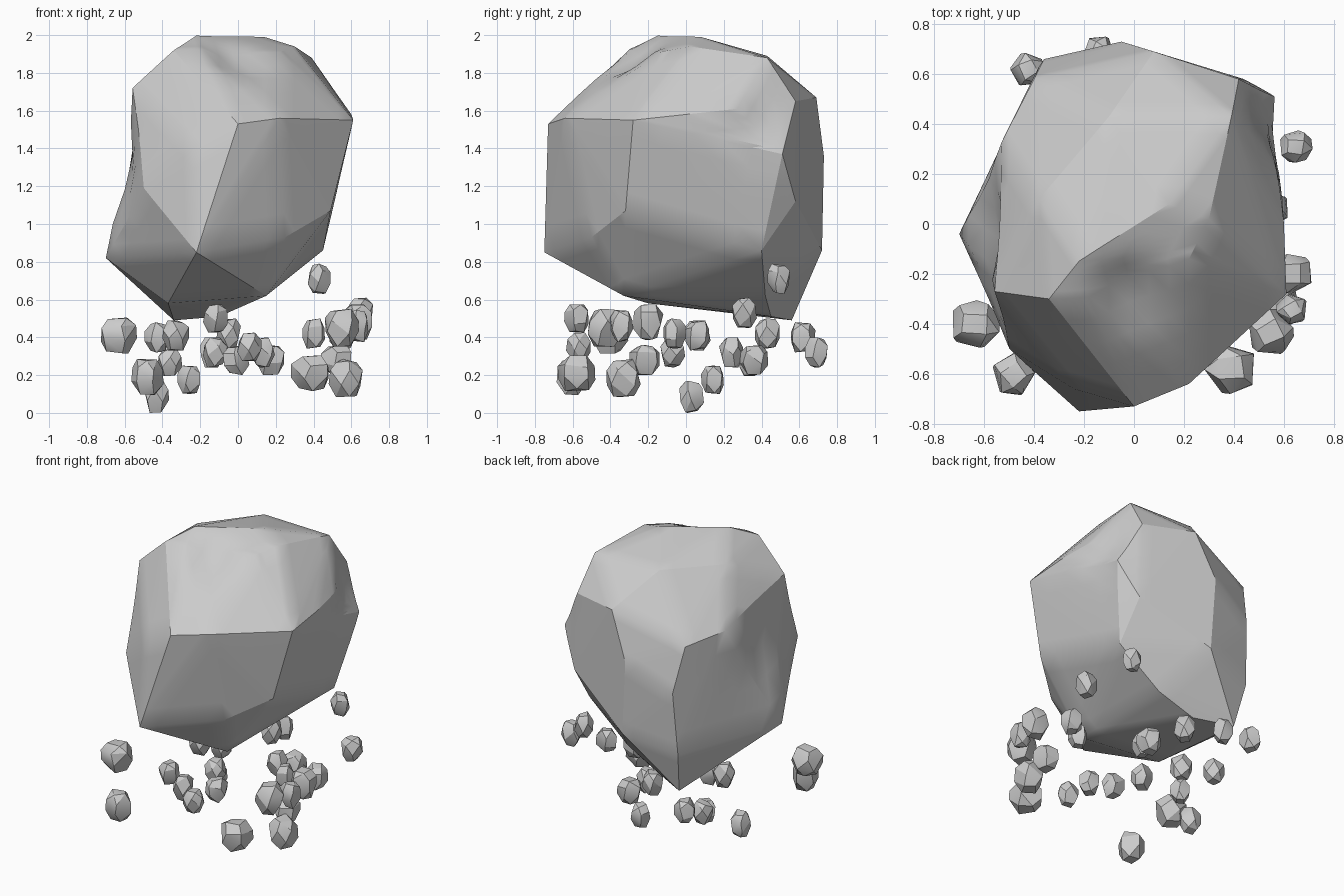
import bpy, bmesh, math, random
from mathutils import Vector

if "Cube" in bpy.data.objects:
    bpy.data.objects.remove(bpy.data.objects["Cube"])

random.seed(7)


def hull_object(name, points, cuts=0, dents=(), angle=25):
    """Convex chunk of rock, optionally subdivided and dented."""
    bm = bmesh.new()
    for p in points:
        bm.verts.new(p)
    res = bmesh.ops.convex_hull(bm, input=bm.verts[:])
    junk = {g for g in res["geom_interior"] + res["geom_unused"]
            if isinstance(g, bmesh.types.BMVert)}
    bmesh.ops.delete(bm, geom=list(junk), context='VERTS')
    if cuts:
        bmesh.ops.subdivide_edges(bm, edges=bm.edges[:], cuts=cuts, use_grid_fill=True)
        for centre, push, radius in dents:
            for v in bm.verts:
                d = (v.co - Vector(centre)).length / radius
                v.co += Vector(push) * math.exp(-2 * d * d)
    bmesh.ops.recalc_face_normals(bm, faces=bm.faces[:])
    me = bpy.data.meshes.new(name)
    bm.to_mesh(me)
    bm.free()
    ob = bpy.data.objects.new(name, me)
    bpy.context.collection.objects.link(ob)
    bpy.ops.object.select_all(action='DESELECT')
    ob.select_set(True)
    bpy.context.view_layer.objects.active = ob
    bpy.ops.object.shade_smooth_by_angle(angle=math.radians(angle))
    return ob


# Boulder corners: crown, shoulders, waist, underside
crown = [(-.22, -.15, 2), (-.34, -.3, 1.92), (-.18, -.3, 1.94), (.14, .08, 1.99),
         (.3, .02, 1.94), (.22, -.14, 1.91), (.39, .43, 1.88), (-.1, .43, 1.89),
         (-.38, .1, 1.88)]
shoulder = [(0, -.73, 1.53), (-.24, -.66, 1.4), (.22, -.64, 1.56), (.39, -.48, 1.53),
            (.61, -.28, 1.55), (.6, 0, 1.58), (.57, .27, 1.61), (.57, .51, 1.37),
            (.42, .58, 1.65), (.08, .69, 1.67), (-.56, -.27, 1.72), (-.53, .33, 1.55),
            (-.4, .58, 1.5), (-.05, .73, 1.36)]
waist = [(-.22, -.75, .85), (.25, -.5, .93), (-.5, -.5, 1.19), (.49, -.32, 1.07),
         (.47, 0, 1), (.45, .4, .86), (.44, .58, 1.12), (-.02, .72, .86),
         (-.36, .66, 1.2), (-.38, .63, .77), (-.7, -.04, .82)]
under = [(-.37, -.2, .58), (.15, -.33, .62), (.15, .42, .62), (-.1, .45, .51),
         (-.34, .56, .49)]
hull_object("boulder", crown + shoulder + waist + under, cuts=4, dents=[
    ((-.03, -.28, 1.9), (0, .03, -.06), .2),
    ((.55, .38, 1.5), (-.04, 0, 0), .2),
    ((-.62, -.08, 1.33), (.07, 0, 0), .33)])

# Loose stones below: x, y, z, width, height
stones = [(-.63, -.4, .41, .19, .19), (-.43, .62, .4, .13, .16), (-.33, .06, .41, .14, .16),
          (-.36, .34, .27, .13, .15), (-.48, -.6, .19, .17, .19), (-.43, .03, .085, .13, .17),
          (-.26, .14, .175, .12, .15), (-.12, -.58, .5, .13, .15), (-.14, .69, .32, .12, .16),
          (-.05, .43, .42, .13, .16), (.13, .24, .32, .13, .16), (-.12, -.07, .32, .13, .16),
          (-.01, -.22, .28, .14, .16), (.06, -.57, .35, .13, .15), (.17, .36, .28, .15, .16),
          (.43, .49, .71, .12, .16), (.4, -.06, .42, .12, .16), (.55, .06, .41, .13, .16),
          (.55, -.43, .45, .18, .2), (.63, -.34, .46, .12, .17), (.63, -.2, .48, .16, .19),
          (.65, .31, .53, .13, .16), (.38, -.58, .21, .2, .19), (.52, -.22, .28, .16, .16),
          (.57, -.33, .185, .18, .2)]
for i, (x, y, z, w, h) in enumerate(stones):
    # three to four jittered rings of corners fill the stone's box
    raw = []
    for level, rad, n in ((-.95, .6, 4), (-.3, 1, 5), (.45, .98, 5), (.95, .6, 4)):
        off = random.uniform(0, 6.28)
        for k in range(n):
            a = off + math.tau * k / n + random.uniform(-.2, .2)
            raw.append((rad * math.cos(a), rad * math.sin(a),
                        level + random.uniform(-.12, .12)))
    lo = [min(p[j] for p in raw) for j in range(3)]
    hi = [max(p[j] for p in raw) for j in range(3)]
    pts = [[c + ((p[j] - lo[j]) / (hi[j] - lo[j]) - .5) * s
            for j, (c, s) in enumerate(((x, w), (y, w), (z, h)))] for p in raw]
    hull_object(f"stone_{i + 1:02d}", pts)
